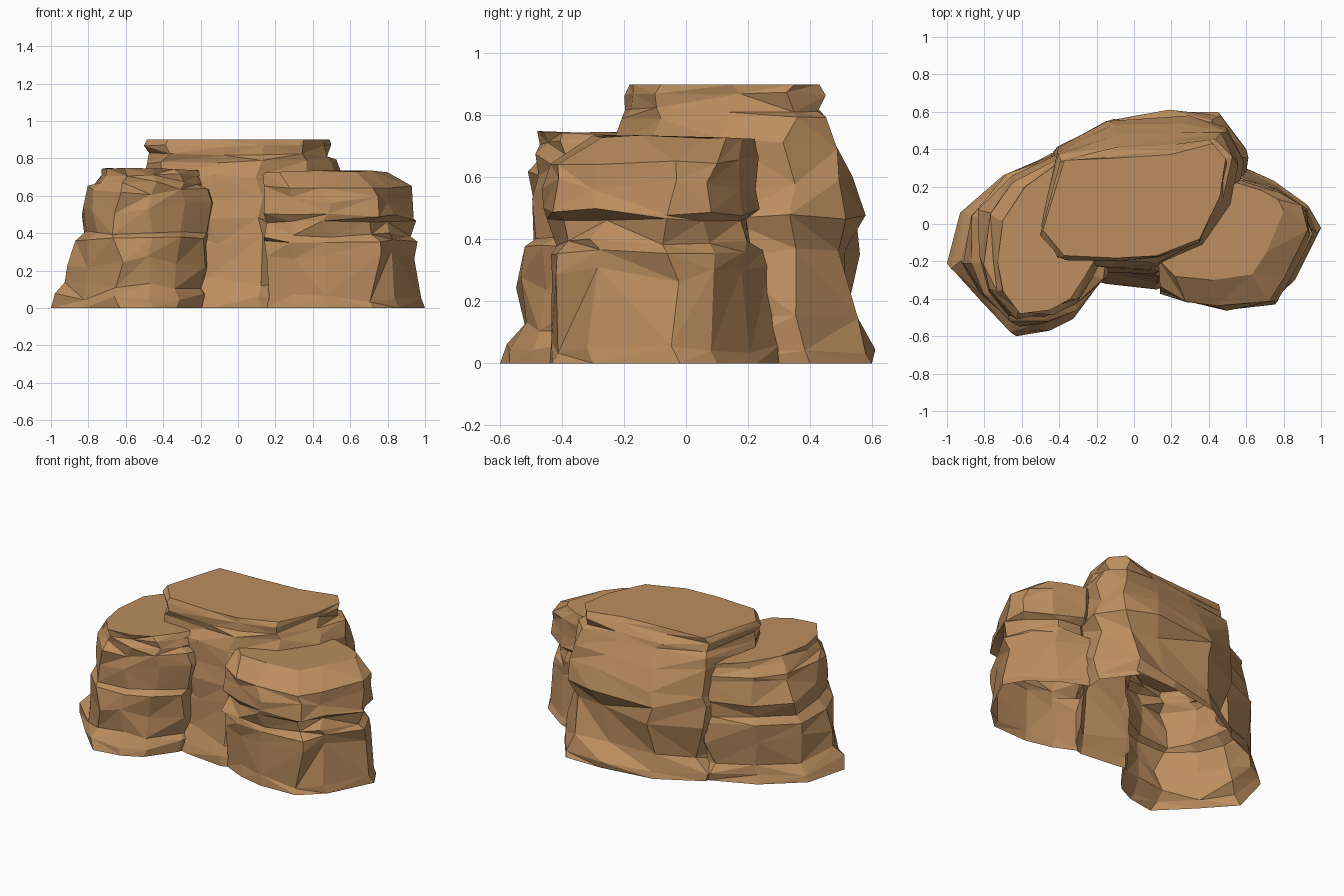
import bpy, bmesh, random
from mathutils import Vector

if "Cube" in bpy.data.objects:
    bpy.data.objects.remove(bpy.data.objects["Cube"])

random.seed(5)

stone = bpy.data.materials.new("sandstone brown")
stone.diffuse_color = (0.50, 0.27, 0.115, 1)
stone.use_nodes = True
stone.node_tree.nodes["Principled BSDF"].inputs["Base Color"].default_value = stone.diffuse_color


def rock(name, foot, waist, crown, levels, rough):
    """Loft a boulder through three outlines.
    levels: (z, u, inset, z_jitter), u = 0 foot, 1 waist, 2 crown."""
    bm = bmesh.new()
    n = len(foot)
    rings = []
    for k, (z, u, inset, zj) in enumerate(levels):
        a, b, t = (foot, waist, u) if u <= 1 else (waist, crown, u - 1)
        pts = [Vector(p).lerp(Vector(q), t) for p, q in zip(a, b)]
        mid = sum(pts, Vector((0, 0))) / n
        ring = []
        for p in pts:
            inward = (mid - p).normalized()
            side = Vector((-inward.y, inward.x))
            wear = inset * random.choice((0, 0.5, 1, 1.2))
            slide = 0
            if 0 < k < len(levels) - 1:
                wear += random.uniform(-rough * .4, rough)
                slide = random.uniform(-.03, .03)
            p = p + inward * wear + side * slide
            ring.append(bm.verts.new((p.x, p.y, z + random.uniform(-zj, zj))))
        rings.append(ring)
    # broken facets: split each wall panel along a random diagonal
    for lo, hi in zip(rings, rings[1:]):
        for i in range(n):
            j = (i + 1) % n
            if random.random() < 0.5:
                tris = ((lo[i], lo[j], hi[j]), (lo[i], hi[j], hi[i]))
            else:
                tris = ((lo[i], lo[j], hi[i]), (lo[j], hi[j], hi[i]))
            for t in tris:
                bm.faces.new(t)
    bm.faces.new(rings[-1])
    bm.faces.new(rings[0][::-1])
    bmesh.ops.recalc_face_normals(bm, faces=bm.faces)
    mesh = bpy.data.meshes.new(name)
    bm.to_mesh(mesh)
    bm.free()
    mesh.materials.append(stone)
    obj = bpy.data.objects.new(name, mesh)
    bpy.context.collection.objects.link(obj)
    return obj


# left boulder: flared foot, several worn strata
left = rock("left_boulder",
     [(-1, -.21), (-.82, -.41), (-.63, -.6), (-.45, -.57), (-.33, -.51), (-.2, -.33),
      (-.1, 0), (-.25, .3), (-.42, .38), (-.7, .26), (-.93, .06)],
     [(-.85, -.2), (-.79, -.38), (-.66, -.5), (-.45, -.5), (-.27, -.43), (-.13, -.3),
      (-.1, 0), (-.25, .32), (-.42, .4), (-.68, .27), (-.84, .08)],
     [(-.73, -.2), (-.7, -.36), (-.61, -.48), (-.45, -.46), (-.34, -.4), (-.25, -.26),
      (-.1, 0), (-.25, .25), (-.4, .33), (-.58, .2), (-.7, .02)],
     [(0, 0, 0, 0), (.06, .15, 0, .025), (.12, .4, .03, .02), (.25, .45, .01, .04),
      (.37, .7, 0, .015), (.405, .85, .04, .015), (.53, 1.05, 0, .035),
      (.63, 1.35, 0, .025), (.67, 1.5, .025, .01), (.71, 1.8, 0, .012), (.74, 2, 0, .01)],
     .025)

# central boulder: tallest, flat capped, with a bulging back
centre = rock("central_boulder",
     [(-.5, 0), (-.4, -.25), (-.15, -.32), (.12, -.35), (.4, -.25), (.58, .1),
      (.6, .4), (.45, .6), (.2, .6), (-.15, .55), (-.42, .4)],
     [(-.5, 0), (-.4, -.22), (-.15, -.26), (.12, -.28), (.38, -.15), (.56, .12),
      (.6, .33), (.5, .53), (.28, .6), (-.12, .56), (-.42, .42)],
     [(-.51, -.04), (-.39, -.18), (-.1, -.2), (.12, -.18), (.35, -.08), (.47, .15),
      (.49, .35), (.42, .43), (.2, .38), (-.1, .37), (-.39, .35)],
     [(0, 0, 0, 0), (.05, .1, 0, .02), (.14, .4, .07, .04), (.36, .8, .07, .03),
      (.47, 1, 0, .02), (.58, 1.2, .01, .04), (.70, 1.45, 0, .03),
      (.78, 1.65, .02, .015), (.82, 1.8, .015, .01), (.87, 1.95, 0, .008), (.90, 2, .02, 0)],
     .015)

# right boulder: steep walls and a sloping shoulder
right = rock("right_boulder",
     [(.15, -.33), (.3, -.4), (.47, -.44), (.72, -.43), (.86, -.3), (1, -.02),
      (.93, .1), (.75, .23), (.55, .32), (.3, .1)],
     [(.13, -.35), (.28, -.42), (.47, -.47), (.75, -.43), (.83, -.3), (.95, -.06),
      (.91, .09), (.76, .19), (.56, .25), (.3, .1)],
     [(.13, -.19), (.22, -.28), (.42, -.3), (.63, -.27), (.71, -.15), (.8, .07),
      (.77, .13), (.68, .18), (.55, .22), (.3, .1)],
     [(0, 0, 0, 0), (.05, .15, .01, .02), (.28, .6, .015, .04), (.36, .8, .01, .01),
      (.39, .9, .04, .012), (.46, 1, .035, .01), (.49, 1, 0, .015),
      (.57, 1.05, .01, .03), (.655, 1.12, 0, .015), (.73, 2, 0, .006)],
     .016)

# merge the boulders into one shell
for part in (left, right):
    mod = centre.modifiers.new("merge", 'BOOLEAN')
    mod.operation = 'UNION'
    mod.solver = 'EXACT'
    mod.use_self = True
    mod.object = part
bpy.context.view_layer.update()
graph = bpy.context.evaluated_depsgraph_get()
merged = bpy.data.meshes.new_from_object(centre.evaluated_get(graph))
centre.modifiers.clear()
centre.data = merged
centre.name = "rock_formation"
for part in (left, right):
    bpy.data.objects.remove(part)

# open underside
bm = bmesh.new()
bm.from_mesh(merged)
under = [f for f in bm.faces if max(v.co.z for v in f.verts) < .001]
bmesh.ops.delete(bm, geom=under, context='FACES')
bm.to_mesh(merged)
bm.free()
